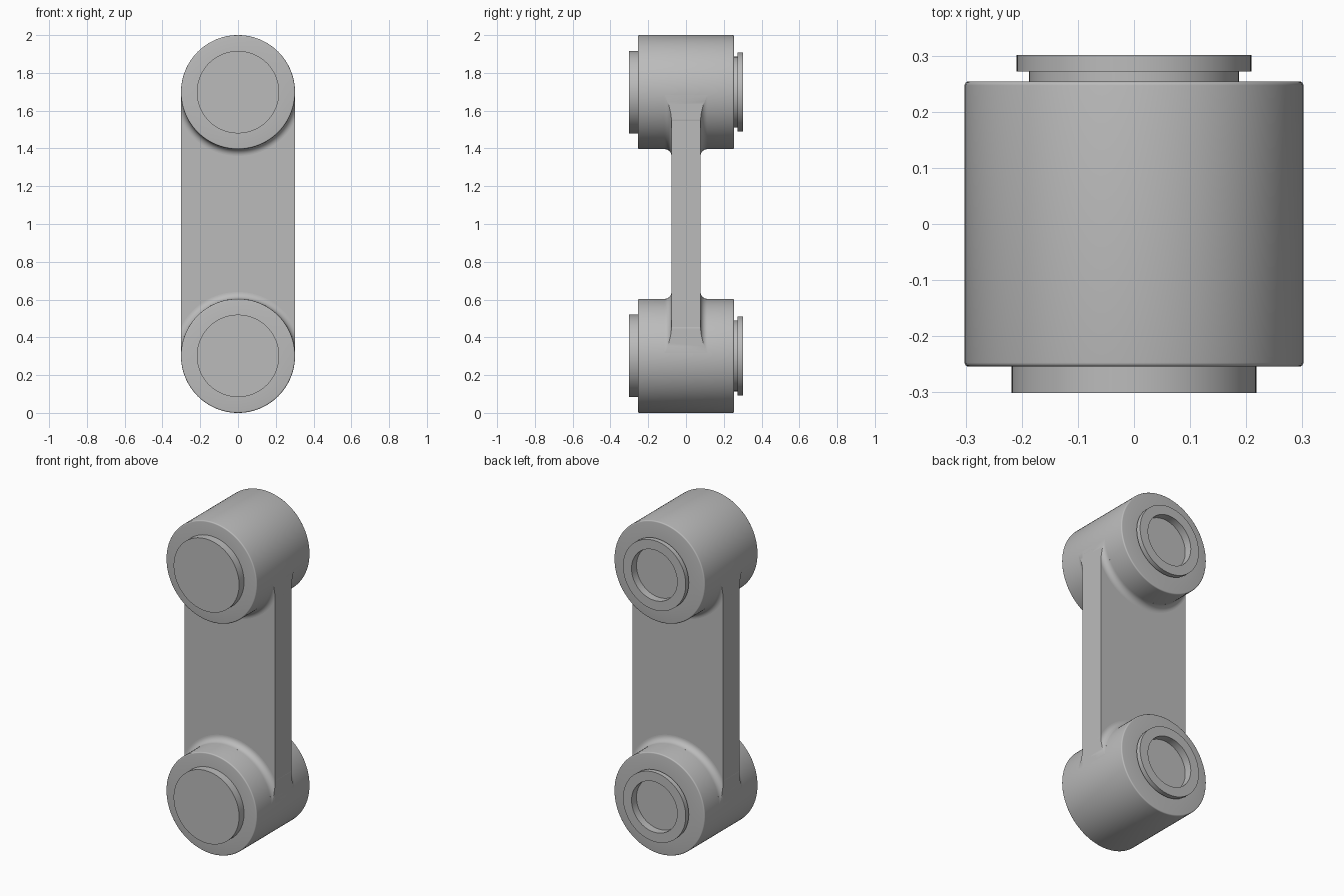
import bpy, bmesh
from math import sin, cos, pi, radians
from mathutils import Vector

cube = bpy.data.objects.get("Cube")
if cube:
    bpy.data.objects.remove(cube, do_unlink=True)

R = 0.302            # boss radius
HALF_LEN = 0.254     # half length of a boss
HALF_WEB = 0.077     # half thickness of the web
HALF_WIDTH = 0.3015  # half width of the web
FILLET = 0.036
EDGE = 0.007         # rounded rim of a boss
BORE = 0.1875
CENTRES = {"lower": R, "upper": 2 - R}

grey = bpy.data.materials.new("plain_grey")
grey.use_nodes = True
grey.diffuse_color = (0.5, 0.5, 0.5, 1)
grey.node_tree.nodes["Principled BSDF"].inputs["Base Color"].default_value = (0.5, 0.5, 0.5, 1)


def finish(bm, name, z):
    bmesh.ops.recalc_face_normals(bm, faces=bm.faces[:])
    mesh = bpy.data.meshes.new(name)
    bm.to_mesh(mesh)
    bm.free()
    mesh.materials.append(grey)
    ob = bpy.data.objects.new(name, mesh)
    bpy.context.collection.objects.link(ob)
    ob.location.z = z
    bpy.ops.object.select_all(action='DESELECT')
    ob.select_set(True)
    bpy.context.view_layer.objects.active = ob
    bpy.ops.object.shade_smooth_by_angle(angle=radians(30))
    return ob


def arc(cr, cy, rad, start, end, steps):
    """Arc points as (radius, y), angles in degrees."""
    angles = [radians(start + (end - start) * i / steps) for i in range(steps + 1)]
    return [(cr + rad * cos(a), cy + rad * sin(a)) for a in angles]


def lathe(profile, closed, steps=96):
    """Turn a (radius, y) profile around the y axis."""
    bm = bmesh.new()
    verts = [bm.verts.new((r, y, 0)) for r, y in profile]
    pairs = list(zip(verts, verts[1:]))
    if closed:
        pairs.append((verts[-1], verts[0]))
    edges = [bm.edges.new(p) for p in pairs]
    bmesh.ops.spin(bm, geom=verts + edges, cent=(0, 0, 0), axis=(0, 1, 0),
                   angle=2 * pi, steps=steps)
    bmesh.ops.remove_doubles(bm, verts=bm.verts[:], dist=1e-5)
    return bm


def trim(bm, co, normal):
    """Cut away everything beyond a plane and cap the cut."""
    geom = bm.verts[:] + bm.edges[:] + bm.faces[:]
    bmesh.ops.bisect_plane(bm, geom=geom, dist=1e-5, plane_co=Vector(co),
                           plane_no=Vector(normal), clear_outer=True)
    open_edges = [e for e in bm.edges if e.is_boundary]
    bmesh.ops.holes_fill(bm, edges=open_edges, sides=0)


# Boss: bored barrel with rounded rims
boss_profile = ([(BORE, -HALF_LEN)]
                + arc(R - EDGE, -HALF_LEN + EDGE, EDGE, -90, 0, 4)
                + arc(R - EDGE, HALF_LEN - EDGE, EDGE, 0, 90, 4)
                + [(BORE, HALF_LEN)])

# Pin: flat head at the front, grooved and hollow collar at the back
pin_profile = [(0, -0.301), (0.218, -0.301), (0.218, -0.252), (BORE, -0.252),
               (BORE, 0.272), (0.209, 0.272), (0.209, 0.301),
               (0.152, 0.301), (0.152, HALF_LEN), (0, HALF_LEN)]

# Fillet: concave flare from barrel to web on both faces
out = HALF_WEB + FILLET
fillet_profile = ([(0.2, -out)]
                  + arc(R + FILLET, -out, FILLET, 180, 90, 10)
                  + arc(R + FILLET, out, FILLET, 270, 180, 10)
                  + [(0.2, out)])

for side, z in CENTRES.items():
    finish(lathe(boss_profile, True), side + "_boss", z)
    finish(lathe(pin_profile, False), side + "_pin", z)

    bm = lathe(fillet_profile, True, 128)
    trim(bm, (0, 0, 0), (0, 0, -1 if side == "lower" else 1))
    for s in (-1, 1):
        trim(bm, (s * HALF_WIDTH, 0, 0), (s, 0, 0))
    finish(bm, side + "_fillet", z)

# Web: flat plate between the bosses, ends hollowed to clear the bores
xs = [HALF_WIDTH * cos(pi * i / 24) for i in range(25)]
zs = [0.24 * sin(pi * i / 24) for i in range(25)]
low = [(x, CENTRES["lower"] + h) for x, h in zip(xs, zs)]
high = [(x, CENTRES["upper"] - h) for x, h in zip(xs, zs)]
bm = bmesh.new()
plate = bm.faces.new([bm.verts.new((x, -HALF_WEB, z)) for x, z in low + high[::-1]])
grown = bmesh.ops.extrude_face_region(bm, geom=[plate])
moved = [g for g in grown["geom"] if isinstance(g, bmesh.types.BMVert)]
bmesh.ops.translate(bm, verts=moved, vec=(0, 2 * HALF_WEB, 0))
finish(bm, "web", 0)
